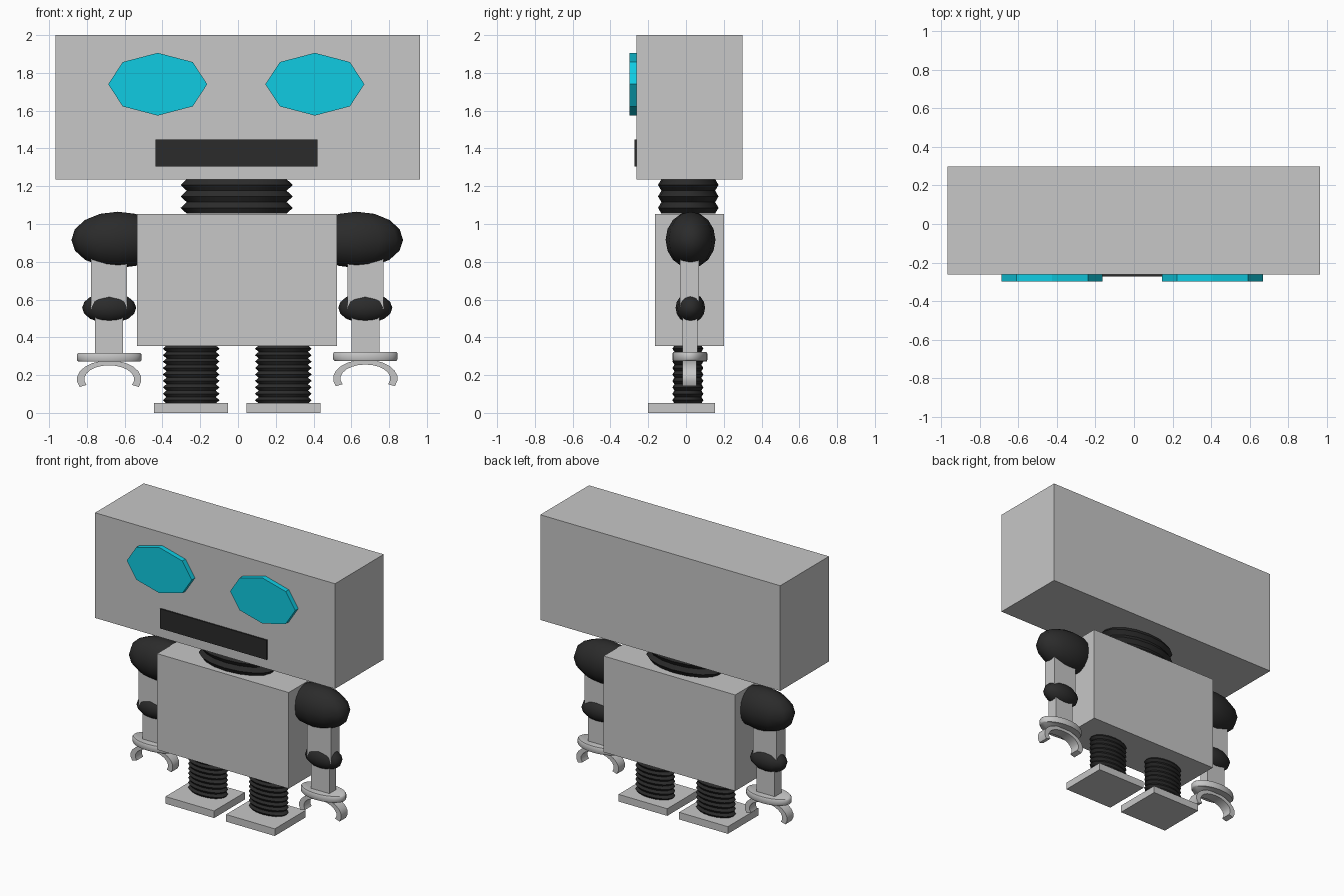
import bpy, bmesh, math

if "Cube" in bpy.data.objects:
    bpy.data.objects.remove(bpy.data.objects["Cube"])


def material(name, rgb):
    m = bpy.data.materials.new(name)
    m.diffuse_color = (*rgb, 1)
    m.use_nodes = True
    m.node_tree.nodes["Principled BSDF"].inputs["Base Color"].default_value = m.diffuse_color
    return m


GREY = material("grey metal", (0.57, 0.57, 0.57))
BLACK = material("black rubber", (0.024, 0.024, 0.024))
CYAN = material("cyan glass", (0.005, 0.6, 0.76))


def finish(name, bm, mat, smooth=None):
    bmesh.ops.recalc_face_normals(bm, faces=bm.faces)
    me = bpy.data.meshes.new(name)
    bm.to_mesh(me)
    bm.free()
    me.materials.append(mat)
    ob = bpy.data.objects.new(name, me)
    bpy.context.collection.objects.link(ob)
    if smooth:
        bpy.ops.object.select_all(action='DESELECT')
        ob.select_set(True)
        bpy.context.view_layer.objects.active = ob
        bpy.ops.object.shade_smooth_by_angle(angle=math.radians(smooth))
    return ob


def box(name, x, y, z, mat):
    """Box from (low, high) ranges."""
    bm = bmesh.new()
    bmesh.ops.create_cube(bm, size=1)
    for v in bm.verts:
        for i, (a, b) in enumerate((x, y, z)):
            v.co[i] = (a + b) / 2 + v.co[i] * (b - a)
    return finish(name, bm, mat)


def ball(name, centre, radii):
    bm = bmesh.new()
    bmesh.ops.create_uvsphere(bm, u_segments=12, v_segments=8, radius=1)
    for v in bm.verts:
        for i in range(3):
            v.co[i] = centre[i] + v.co[i] * radii[i]
    return finish(name, bm, BLACK, 60)


def lathe(name, cx, cy, profile, rx, ry, mat, sides=16, smooth=30):
    """Oval stack from (scale, z) pairs, capped at both ends."""
    bm = bmesh.new()
    rings = []
    for s, z in profile:
        rings.append([bm.verts.new((cx + rx * s * math.cos(2 * math.pi * i / sides),
                                    cy + ry * s * math.sin(2 * math.pi * i / sides), z))
                      for i in range(sides)])
    for a, b in zip(rings, rings[1:]):
        for i in range(sides):
            j = (i + 1) % sides
            bm.faces.new((a[i], a[j], b[j], b[i]))
    bm.faces.new(rings[0])
    bm.faces.new(rings[-1])
    return finish(name, bm, mat, smooth)


def bellows(name, cx, cy, z0, z1, ridges, rx, ry, inner):
    n = 2 * ridges
    prof = [(1 if i % 2 else inner, z0 + (z1 - z0) * i / n) for i in range(n + 1)]
    return lathe(name, cx, cy, prof, rx, ry, BLACK)


def eye(name, cx):
    bm = bmesh.new()
    pts = [(cx + 0.262 * math.cos(k * math.pi / 4), 1.74 + 0.166 * math.sin(k * math.pi / 4))
           for k in range(8)]
    f = bm.faces.new([bm.verts.new((x, -0.298, z)) for x, z in pts])
    ext = bmesh.ops.extrude_face_region(bm, geom=[f], use_keep_orig=True)["geom"]
    for v in ext:
        if isinstance(v, bmesh.types.BMVert):
            v.co.y = -0.262
    return finish(name, bm, CYAN)


def claw(name, cx, cz, n=14):
    """Open C-shaped gripper, flat front and back."""
    bm = bmesh.new()
    rows = []
    for k in range(n + 1):
        a = math.radians(-24 + 228 * k / n)
        c, s = math.cos(a), math.sin(a)
        rows.append([bm.verts.new((cx + rx * c, y, cz + rz * s)) for rx, rz, y in
                     ((0.171, 0.1, -0.018), (0.171, 0.1, 0.056),
                      (0.132, 0.074, 0.056), (0.132, 0.074, -0.018))])
    for a, b in zip(rows, rows[1:]):
        for i in range(4):
            j = (i + 1) % 4
            bm.faces.new((a[i], a[j], b[j], b[i]))
    bm.faces.new(rows[0])
    bm.faces.new(rows[-1])
    return finish(name, bm, GREY, 35)


# Head and face
box("head", (-0.967, 0.964), (-0.262, 0.298), (1.235, 2.0), GREY)
eye("left_eye", -0.425)
eye("right_eye", 0.407)
box("mouth", (-0.436, 0.42), (-0.272, -0.262), (1.304, 1.447), BLACK)

# Neck and torso
bellows("neck", -0.007, 0.012, 1.055, 1.237, 3, 0.297, 0.16, 0.89)
box("torso", (-0.536, 0.523), (-0.164, 0.2), (0.354, 1.053), GREY)

# Limbs, nearly mirrored about x = -0.005
for side, s in (("left", -1), ("right", 1)):
    leg = -0.004 + s * 0.244
    bellows(side + "_leg", leg, 0.01, 0.05, 0.357, 9, 0.15, 0.082, 0.87)
    box(side + "_foot", (leg - 0.196, leg + 0.196), (-0.2, 0.153), (0, 0.052), GREY)

    arm = -0.004 + s * 0.678
    ball(side + "_shoulder", (-0.004 + s * 0.632, 0.024, 0.916), (0.246, 0.132, 0.149))
    box(side + "_upper_arm", (arm - 0.095, arm + 0.095), (-0.032, 0.068), (0.55, 0.9), GREY)
    ball(side + "_elbow", (arm, 0.023, 0.556), (0.143, 0.078, 0.081))
    box(side + "_forearm", (arm - 0.074, arm + 0.074), (-0.018, 0.06), (0.3, 0.55), GREY)
    z = 0.272 + (0.004 if s > 0 else 0)
    lathe(side + "_wrist", arm, 0.021,
          [(0.96, z), (1, z + 0.008), (1, z + 0.038), (0.96, z + 0.046)],
          0.171, 0.092, GREY, 32, 50)
    claw(side + "_claw", arm, z - 0.094)
